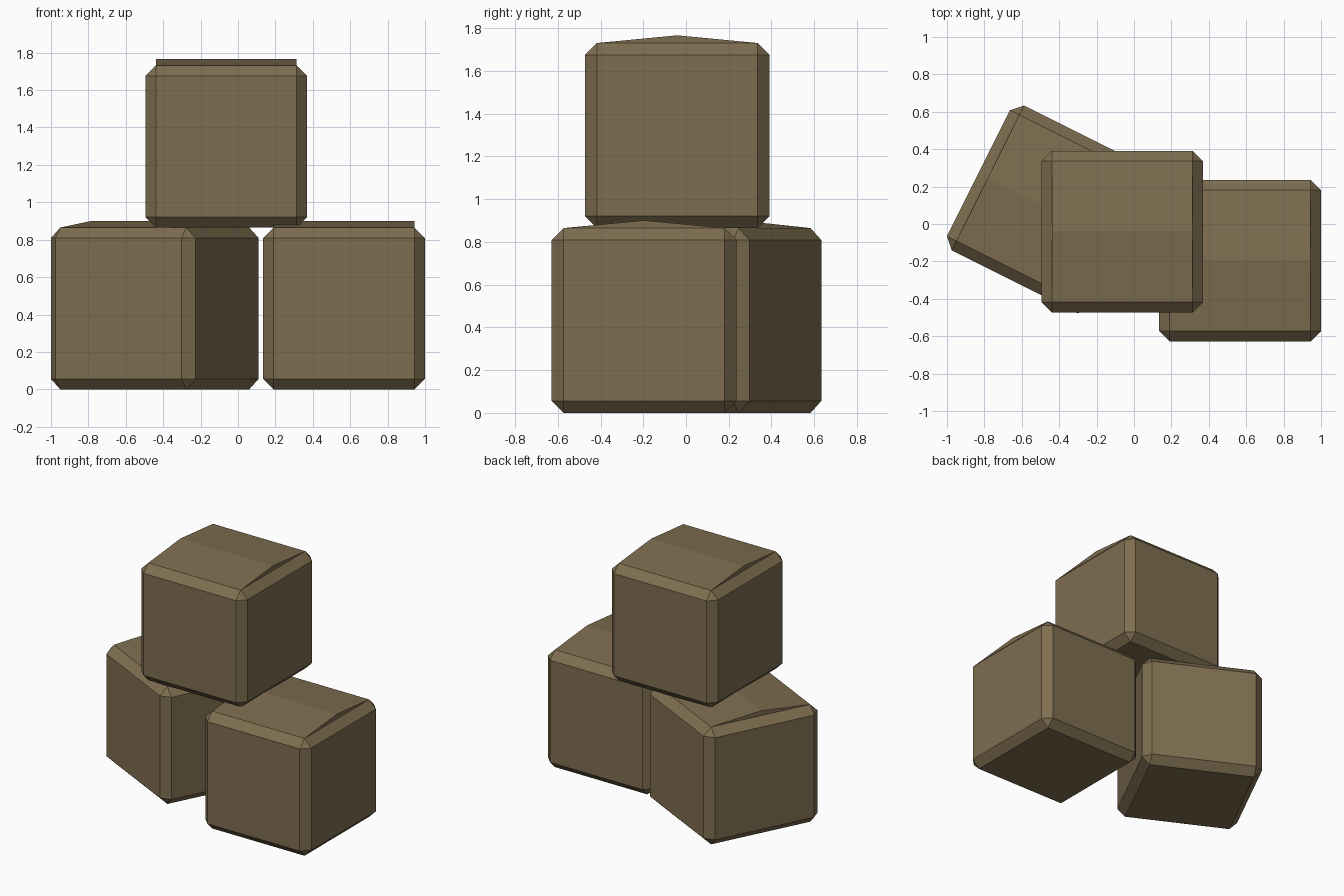
import bpy, bmesh, math

if "Cube" in bpy.data.objects:
    bpy.data.objects.remove(bpy.data.objects["Cube"])

SIZE, CHAMFER, RIDGE = 0.865, 0.056, 0.036

mat = bpy.data.materials.new("brown_cardboard")
mat.diffuse_color = (0.21, 0.155, 0.08, 1)
mat.use_nodes = True
mat.node_tree.nodes["Principled BSDF"].inputs["Base Color"].default_value = mat.diffuse_color


def box(name, x, y, z, angle=0):
    bm = bmesh.new()
    # chamfered cube standing on its origin
    bmesh.ops.create_cube(bm, size=SIZE)
    bmesh.ops.bevel(bm, geom=bm.edges[:], offset=CHAMFER, offset_type='OFFSET',
                    segments=1, affect='EDGES', profile=0.5)
    bmesh.ops.translate(bm, verts=bm.verts, vec=(0, 0, SIZE / 2))

    # lid: two flaps rising to a ridge, with triangular gable ends
    top = max(bm.faces, key=lambda f: f.calc_center_median().z)
    corner = {(v.co.x > 0, v.co.y > 0): v for v in top.verts}
    bmesh.ops.delete(bm, geom=[top], context='FACES_ONLY')
    h = SIZE / 2 - CHAMFER
    ridge = {s: bm.verts.new((h if s else -h, 0, SIZE + RIDGE)) for s in (False, True)}
    for s in (False, True):
        bm.faces.new((corner[False, s], corner[True, s], ridge[True], ridge[False]))
        bm.faces.new((corner[s, False], corner[s, True], ridge[s]))
    bmesh.ops.recalc_face_normals(bm, faces=bm.faces[:])

    mesh = bpy.data.meshes.new(name)
    bm.to_mesh(mesh)
    bm.free()
    mesh.materials.append(mat)
    obj = bpy.data.objects.new(name, mesh)
    obj.location = (x, y, z)
    obj.rotation_euler.z = math.radians(angle)
    bpy.context.collection.objects.link(obj)


# stack of three boxes
box("right_box", 0.567, -0.196, 0)
box("left_box", -0.445, 0.078, 0, -26.6)
box("top_box", -0.063, -0.041, 0.866)
